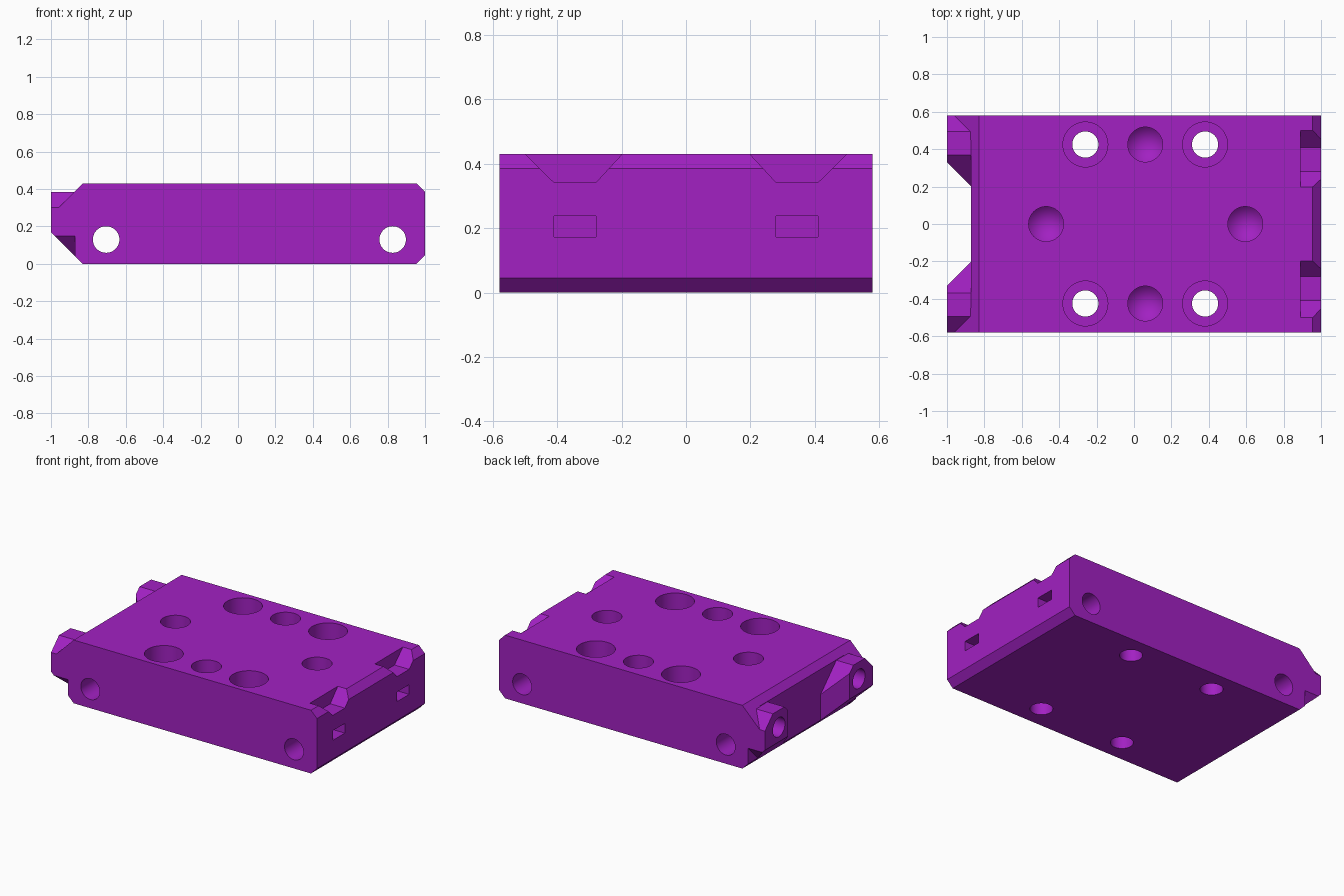
import bpy, bmesh, math
from mathutils import Vector, Matrix

if "Cube" in bpy.data.objects:
    bpy.data.objects.remove(bpy.data.objects["Cube"])

purple = bpy.data.materials.new("purple plastic")
purple.diffuse_color = (0.36, 0.015, 0.54, 1)
purple.use_nodes = True
purple.node_tree.nodes["Principled BSDF"].inputs["Base Color"].default_value = purple.diffuse_color


def finish(bm, name):
    bmesh.ops.remove_doubles(bm, verts=bm.verts, dist=1e-6)
    bmesh.ops.recalc_face_normals(bm, faces=bm.faces)
    me = bpy.data.meshes.new(name)
    bm.to_mesh(me)
    bm.free()
    me.materials.append(purple)
    ob = bpy.data.objects.new(name, me)
    bpy.context.collection.objects.link(ob)
    return ob


def prism(pts, place, a, b, name, cuts=()):
    """Extrude a 2D outline from a to b; cuts are (point, outward normal) planes."""
    bm = bmesh.new()
    f = bm.faces.new([bm.verts.new(place(u, v, a)) for u, v in pts])
    r = bmesh.ops.extrude_face_region(bm, geom=[f])
    step = Vector(place(0, 0, b)) - Vector(place(0, 0, a))
    bmesh.ops.translate(bm, vec=step,
                        verts=[e for e in r["geom"] if isinstance(e, bmesh.types.BMVert)])
    for co, no in cuts:
        bmesh.ops.bisect_plane(bm, geom=bm.verts[:] + bm.edges[:] + bm.faces[:],
                               plane_co=co, plane_no=no, clear_outer=True)
        bmesh.ops.holes_fill(bm, edges=[e for e in bm.edges if e.is_boundary])
    return finish(bm, name)


def drill(profile, start, axis, name, n=48):
    """Turned cutter: profile lists (radius, distance along axis)."""
    bm = bmesh.new()
    rot = Vector(axis).to_track_quat('Z', 'Y').to_matrix().to_4x4()
    m = Matrix.Translation(start) @ rot
    rings = []
    for r, d in profile:
        if r == 0:
            rings.append([bm.verts.new(m @ Vector((0, 0, d)))] * n)
        else:
            rings.append([bm.verts.new(m @ Vector((r * math.cos(2 * math.pi * i / n),
                          r * math.sin(2 * math.pi * i / n), d))) for i in range(n)])
    for p, q in zip(rings, rings[1:]):
        for i in range(n):
            j = (i + 1) % n
            vs = [p[i], p[j], q[j], q[i]]
            bm.faces.new(list(dict.fromkeys(vs)))
    bm.faces.new(rings[0])
    if profile[-1][0]:
        bm.faces.new(rings[-1])
    return finish(bm, name)


def combine(target, tool, op):
    tool.hide_render = True
    mod = target.modifiers.new(op, 'BOOLEAN')
    mod.object, mod.operation, mod.solver = tool, op, 'EXACT'
    bpy.context.view_layer.objects.active = target
    bpy.ops.object.modifier_apply(modifier=mod.name)
    bpy.data.objects.remove(tool)


def along_y(u, v, w):
    return (u, w, v)


def along_x(u, v, w):
    return (w, u, v)


# main block with chamfered ends
block = prism([(-0.83, 0), (0.955, 0), (1, 0.045), (1, 0.385), (0.955, 0.43),
               (-0.83, 0.43), (-0.872, 0.388), (-0.872, 0.042)],
              along_y, -0.58, 0.58, "block")

for s in (-1, 1):
    # end lugs, bevelled underneath and on the inner corner
    outline = [(0.58, 0.30), (0.495, 0.385), (0.37, 0.385), (0.2, 0.215),
               (0.2, 0.0), (0.43, 0.0), (0.58, 0.15)]
    lug = prism([(s * y, z) for y, z in outline], along_x, -1, -0.8, "lug",
                [((-0.83, 0, 0.0), (-1, 0, -1)), ((-0.87, s * 0.2, 0), (-1, -s, 0))])
    combine(block, lug, 'UNION')
    # bevel web between lug and block
    web = prism([(-0.85, 0.41), (-0.96, 0.30), (-0.96, 0.28), (-0.85, 0.28)],
                along_y, s * 0.45, s * 0.58, "lug_web")
    combine(block, web, 'UNION')

for s in (-1, 1):
    # bore in the lug face
    combine(block, drill([(0.065, -0.1), (0.065, 0.2)], (-1, s * 0.43, 0.27),
                         (1, 0, 0), "lug_bore"), 'DIFFERENCE')
    # tapered notch on the opposite end
    notch = prism([(s * y, z) for y, z in
                   [(0.18, 0.45), (0.28, 0.342), (0.41, 0.342), (0.52, 0.45)]],
                  along_x, 0.89, 1.1, "notch")
    combine(block, notch, 'DIFFERENCE')
    # small rectangular slot below the notch
    slot = prism([(s * y, z) for y, z in
                  [(0.28, 0.172), (0.41, 0.172), (0.41, 0.238), (0.28, 0.238)]],
                 along_x, 0.89, 1.1, "slot")
    combine(block, slot, 'DIFFERENCE')
    # counterbored screw holes
    for x in (-0.26, 0.38):
        combine(block, drill([(0.12, -0.1), (0.12, 0.22), (0.07, 0.22), (0.07, 0.6)],
                             (x, s * 0.425, 0.43), (0, 0, -1), "screw_hole"), 'DIFFERENCE')

# blind holes with conical bottoms
for x, y in ((-0.47, 0), (0.595, 0), (0.06, 0.425), (0.06, -0.425)):
    combine(block, drill([(0.093, -0.1), (0.093, 0.16), (0, 0.253)],
                         (x, y, 0.43), (0, 0, -1), "blind_hole"), 'DIFFERENCE')

# cross bores running front to back
for x in (-0.705, 0.827):
    combine(block, drill([(0.071, 0), (0.071, 1.4)], (x, -0.7, 0.13),
                         (0, 1, 0), "cross_bore"), 'DIFFERENCE')

bpy.ops.object.select_all(action='DESELECT')
block.select_set(True)
bpy.context.view_layer.objects.active = block
bpy.ops.object.shade_smooth_by_angle(angle=math.radians(25))
